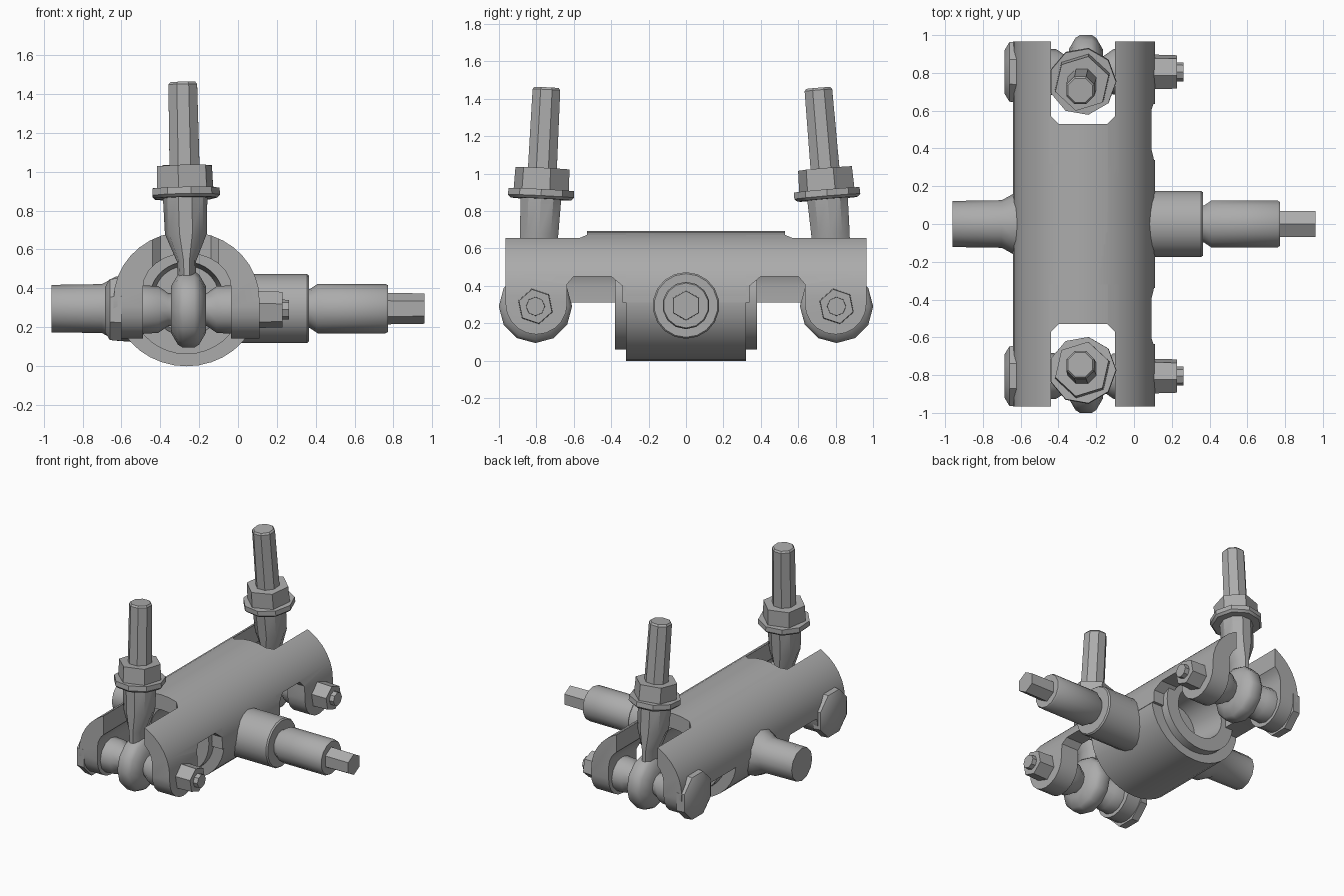
import bpy, bmesh, math
from mathutils import Matrix, Vector

cube = bpy.data.objects.get("Cube")
if cube:
    bpy.data.objects.remove(cube, do_unlink=True)

steel = bpy.data.materials.new("grey steel")
steel.use_nodes = True
GREY = (0.41, 0.41, 0.41, 1)
steel.diffuse_color = GREY
steel.node_tree.nodes["Principled BSDF"].inputs["Base Color"].default_value = GREY

ALONG_X = Matrix.Rotation(math.radians(90), 4, 'Y')
ALONG_Y = Matrix.Rotation(math.radians(-90), 4, 'X')
CX, CZ, RX, RZ = -0.265, 0.345, 0.375, 0.347   # body centre and radii
PIN_Z, PIN_Y, SHAFT_Z = 0.29, 0.805, 0.295


def finish(name, bm):
    bmesh.ops.recalc_face_normals(bm, faces=bm.faces)
    mesh = bpy.data.meshes.new(name)
    bm.to_mesh(mesh)
    bm.free()
    mesh.materials.append(steel)
    obj = bpy.data.objects.new(name, mesh)
    bpy.context.collection.objects.link(obj)
    return obj


def shade(obj, angle=35):
    obj.data.polygons.foreach_set("use_smooth", [True] * len(obj.data.polygons))
    obj.data.set_sharp_from_angle(angle=math.radians(angle))


def lathe(name, stations, sides, matrix, turn=0.0):
    """Turned solid; stations are (t, r) or (t, rx, ry) along local z."""
    bm = bmesh.new()
    rings = []
    for s in stations:
        t, rx, ry = s[0], s[1], s[-1]
        ring = []
        for i in range(sides):
            a = turn + math.tau * i / sides
            ring.append(bm.verts.new(matrix @ Vector((rx * math.cos(a), ry * math.sin(a), t))))
        rings.append(ring)
    for a, b in zip(rings, rings[1:]):
        for i in range(sides):
            j = (i + 1) % sides
            bm.faces.new((a[i], a[j], b[j], b[i]))
    bm.faces.new(rings[0])
    bm.faces.new(rings[-1])
    obj = finish(name, bm)
    shade(obj)
    return obj


def prism(name, points, vector):
    bm = bmesh.new()
    face = bm.faces.new([bm.verts.new(p) for p in points])
    out = bmesh.ops.extrude_face_region(bm, geom=[face])
    bmesh.ops.translate(bm, vec=vector, verts=[v for v in out["geom"] if isinstance(v, bmesh.types.BMVert)])
    return finish(name, bm)


def boolean(obj, cutter, operation):
    mod = obj.modifiers.new("cut", 'BOOLEAN')
    mod.object, mod.operation, mod.solver = cutter, operation, 'EXACT'
    graph = bpy.context.evaluated_depsgraph_get()
    mesh = bpy.data.meshes.new_from_object(obj.evaluated_get(graph))
    obj.modifiers.clear()
    obj.data = mesh
    bpy.data.objects.remove(cutter, do_unlink=True)


def arc(c0, c1, r0, r1, start, end, n):
    return [(c0 + r0 * math.cos(math.radians(start + (end - start) * i / n)),
             c1 + r1 * math.sin(math.radians(start + (end - start) * i / n))) for i in range(n + 1)]


# Arched saddle: open-bottom profile along the whole length
outer = [(CX + RX, 0.0)] + arc(CX, CZ, RX, RZ, 0, 180, 18) + [(CX - RX, 0.0)]
inner = [(-0.49, 0.0)] + arc(-0.2625, 0.40, 0.2275, 0.18, 180, 0, 12) + [(-0.035, 0.0)]
saddle = prism("saddle", [(x, -0.965, z) for x, z in outer + inner], (0, 1.93, 0))

# Side outline with rounded ears
half = [(0.33, 0.31), (0.61, 0.31)] + arc(0.80, 0.305, 0.165, 0.165, 180, 360, 10) + [(1.0, 0.5), (1.0, 1.0)]
outline = half + [(-y, z) for y, z in reversed(half)]
boolean(saddle, prism("outline", [(-1.5, y, z) for y, z in outline], (3, 0, 0)), 'INTERSECT')

# Rod slots in the top and taller openings on the left wall
for s in (-1, 1):
    slot = [(-0.44, 1.2), (-0.44, 0.57), (-0.40, 0.53), (-0.14, 0.53), (-0.10, 0.57), (-0.10, 1.2)]
    boolean(saddle, prism("slot", [(x, s * y, 0.3) for x, y in slot], (0, 0, 1)), 'DIFFERENCE')
    window = [(0.34, 0.05), (0.34, 0.40), (0.40, 0.45), (0.60, 0.45), (0.635, 0.41), (0.635, 0.05)]
    boolean(saddle, prism("window", [(-0.2, s * y, z) for y, z in window], (0.6, 0, 0)), 'DIFFERENCE')
shade(saddle)

# Central barrel with stepped collars and a blind bore at each end
end = [(0.32, RX, RZ), (0.32, 0.29, 0.285), (0.38, 0.29, 0.285), (0.38, 0.19, 0.19), (0.12, 0.17, 0.17)]
barrel = [(-t, a, b) for t, a, b in reversed(end)] + end
lathe("barrel", barrel, 36, Matrix.Translation((CX, 0, CZ)) @ ALONG_Y)

# Cross shafts on both sides
axle = Matrix.Translation((0, 0, SHAFT_Z)) @ ALONG_X
lathe("right_stub", [(-0.96, 0.122), (-0.70, 0.126), (-0.63, 0.165), (-0.50, 0.175)], 12, axle)
lathe("left_boss", [(-0.10, 0.178), (0.355, 0.178), (0.365, 0.17)], 18, axle)
lathe("left_shaft", [(0.30, 0.10), (0.37, 0.10), (0.41, 0.127), (0.76, 0.127), (0.772, 0.12)], 14, axle)
lathe("left_drive_tip", [(0.70, 0.082), (0.96, 0.078)], 6, axle)

# Hinge pins and swing rods, one set per end
for label, y, lean in (("front", -PIN_Y, -2.9), ("rear", PIN_Y, 4.8)):
    pin = Matrix.Translation((0, y, PIN_Z)) @ ALONG_X
    lathe(label + "_hinge_pin", [(-0.60, 0.07), (0.262, 0.05)], 8, pin)
    lathe(label + "_pin_head", [(-0.685, 0.125), (-0.66, 0.17), (-0.60, 0.175)], 8, pin, 0.39)
    lathe(label + "_pin_nut", [(0.10, 0.097), (0.228, 0.093)], 6, pin, 0.2)
    lathe(label + "_spacers", [(-0.49, 0.125), (-0.41, 0.12), (-0.36, 0.085), (-0.16, 0.085),
                               (-0.11, 0.12), (-0.03, 0.125)], 12, pin)
    lathe(label + "_rod_eye", [(-0.345, 0.12), (-0.31, 0.18), (-0.285, 0.196), (-0.225, 0.196),
                               (-0.20, 0.18), (-0.165, 0.12)], 12, pin)

    rod = (Matrix.Translation((-0.26, y, PIN_Z)) @ Matrix.Rotation(math.radians(lean), 4, 'X')
           @ Matrix.Rotation(math.radians(-1.2), 4, 'Y'))
    lathe(label + "_rod_neck", [(0.14, 0.045, 0.09), (0.25, 0.05, 0.10), (0.39, 0.108, 0.108),
                                (0.60, 0.115, 0.115)], 10, rod)
    lathe(label + "_rod_washer", [(0.575, 0.165), (0.59, 0.18), (0.625, 0.178)], 9, rod)
    lathe(label + "_rod_nut", [(0.62, 0.152), (0.74, 0.148)], 6, rod, 0.3)
    lathe(label + "_rod_stem", [(0.70, 0.084), (1.16, 0.08), (1.172, 0.07)], 8, rod, 0.39)
